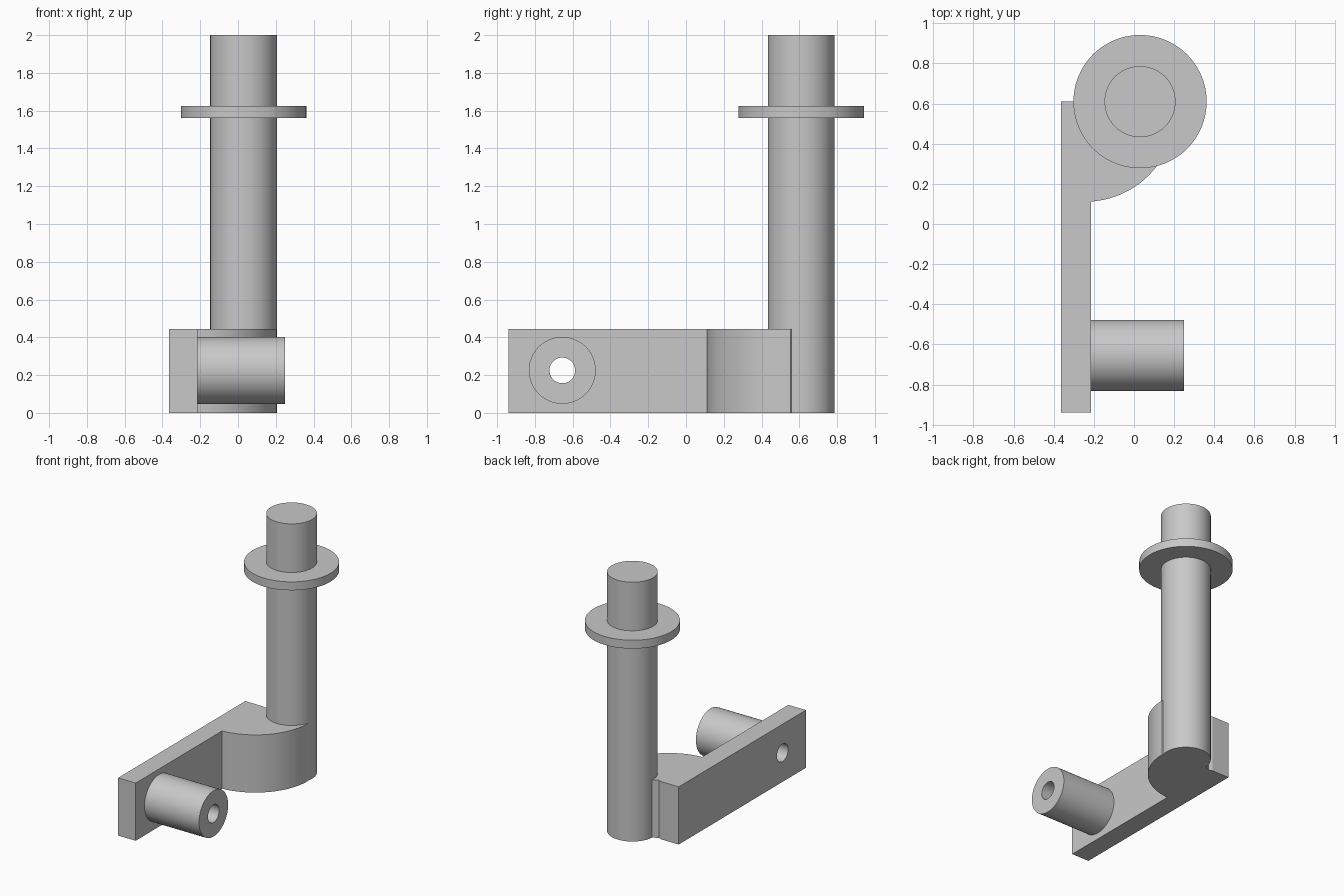
import bpy, bmesh, math
from mathutils import Matrix, Vector

if "Cube" in bpy.data.objects:
    bpy.data.objects.remove(bpy.data.objects["Cube"], do_unlink=True)

grey = bpy.data.materials.new("plain grey")
grey.use_nodes = True
COLOUR = (0.58, 0.58, 0.58, 1)
grey.diffuse_color = COLOUR
grey.node_tree.nodes["Principled BSDF"].inputs["Base Color"].default_value = COLOUR

POST = Vector((0.03, 0.61))      # post axis
POST_R = 0.177
BOSS = Vector((-0.215, -0.655, 0.225))
HOLE_R = 0.068
HEIGHT = 0.445                   # arm height


def finish(name, bm):
    bmesh.ops.remove_doubles(bm, verts=bm.verts, dist=1e-5)
    bmesh.ops.recalc_face_normals(bm, faces=bm.faces)
    mesh = bpy.data.meshes.new(name)
    bm.to_mesh(mesh)
    bm.free()
    mesh.materials.append(grey)
    obj = bpy.data.objects.new(name, mesh)
    bpy.context.collection.objects.link(obj)
    return obj


def smooth(obj):
    bpy.ops.object.select_all(action='DESELECT')
    obj.select_set(True)
    bpy.context.view_layer.objects.active = obj
    bpy.ops.object.shade_smooth_by_angle(angle=math.radians(30))


def lathe(name, profile, matrix, closed=False, steps=96):
    """Revolve (radius, height) points about z, then place with matrix."""
    bm = bmesh.new()
    verts = [bm.verts.new((r, 0, h)) for r, h in profile]
    pairs = list(zip(verts, verts[1:]))
    if closed:
        pairs.append((verts[-1], verts[0]))
    edges = [bm.edges.new(p) for p in pairs]
    bmesh.ops.spin(bm, geom=verts + edges, axis=(0, 0, 1), cent=(0, 0, 0),
                   angle=math.tau, steps=steps, use_merge=True)
    bmesh.ops.transform(bm, matrix=matrix, verts=bm.verts)
    return finish(name, bm)


def extrude(name, outline, height):
    bm = bmesh.new()
    face = bm.faces.new([bm.verts.new((x, y, 0)) for x, y in outline])
    top = bmesh.ops.extrude_face_region(bm, geom=[face])["geom"]
    bmesh.ops.translate(bm, vec=(0, 0, height),
                        verts=[v for v in top if isinstance(v, bmesh.types.BMVert)])
    return finish(name, bm)


def arc(centre, radius, start, end, count):
    angles = [math.radians(start + (end - start) * i / count) for i in range(count + 1)]
    return [(centre[0] + radius * math.cos(a), centre[1] + radius * math.sin(a)) for a in angles]


# Flat arm
arm = extrude("arm_plate", [(-0.365, -0.94), (-0.215, -0.94), (-0.215, 0.61), (-0.365, 0.61)], HEIGHT)

# Rounded web joining the arm to the post
web = extrude("curved_web",
              arc((-0.244, 0.56), 0.449, -86.3, -1, 32)
              + arc(POST, POST_R, -17, -184, 40)
              + [(-0.19, 0.6), (-0.215, 0.61)], HEIGHT)

# Post with its collar
post = lathe("post_with_collar",
             [(0, 0), (POST_R, 0), (POST_R, 1.56), (0.332, 1.56), (0.332, 1.625),
              (POST_R, 1.625), (POST_R, 2), (0, 2)],
             Matrix.Translation((POST.x, POST.y, 0)))

# Hollow boss on the arm
along_x = Matrix.Translation(BOSS) @ Matrix.Rotation(math.pi / 2, 4, 'Y')
boss = lathe("hollow_boss", [(HOLE_R, 0), (0.177, 0), (0.177, 0.465), (HOLE_R, 0.465)],
             along_x, closed=True)

# Bore through the arm
cutter = lathe("bore_cutter", [(0, -0.3), (HOLE_R, -0.3), (HOLE_R, 0.1), (0, 0.1)], along_x)
cutter.hide_render = True
bore = arm.modifiers.new("bore", 'BOOLEAN')
bore.operation = 'DIFFERENCE'
bore.solver = 'EXACT'
bore.object = cutter
bpy.context.view_layer.objects.active = arm
bpy.ops.object.modifier_apply(modifier="bore")
bpy.data.objects.remove(cutter, do_unlink=True)

for part in (arm, web, post, boss):
    smooth(part)
